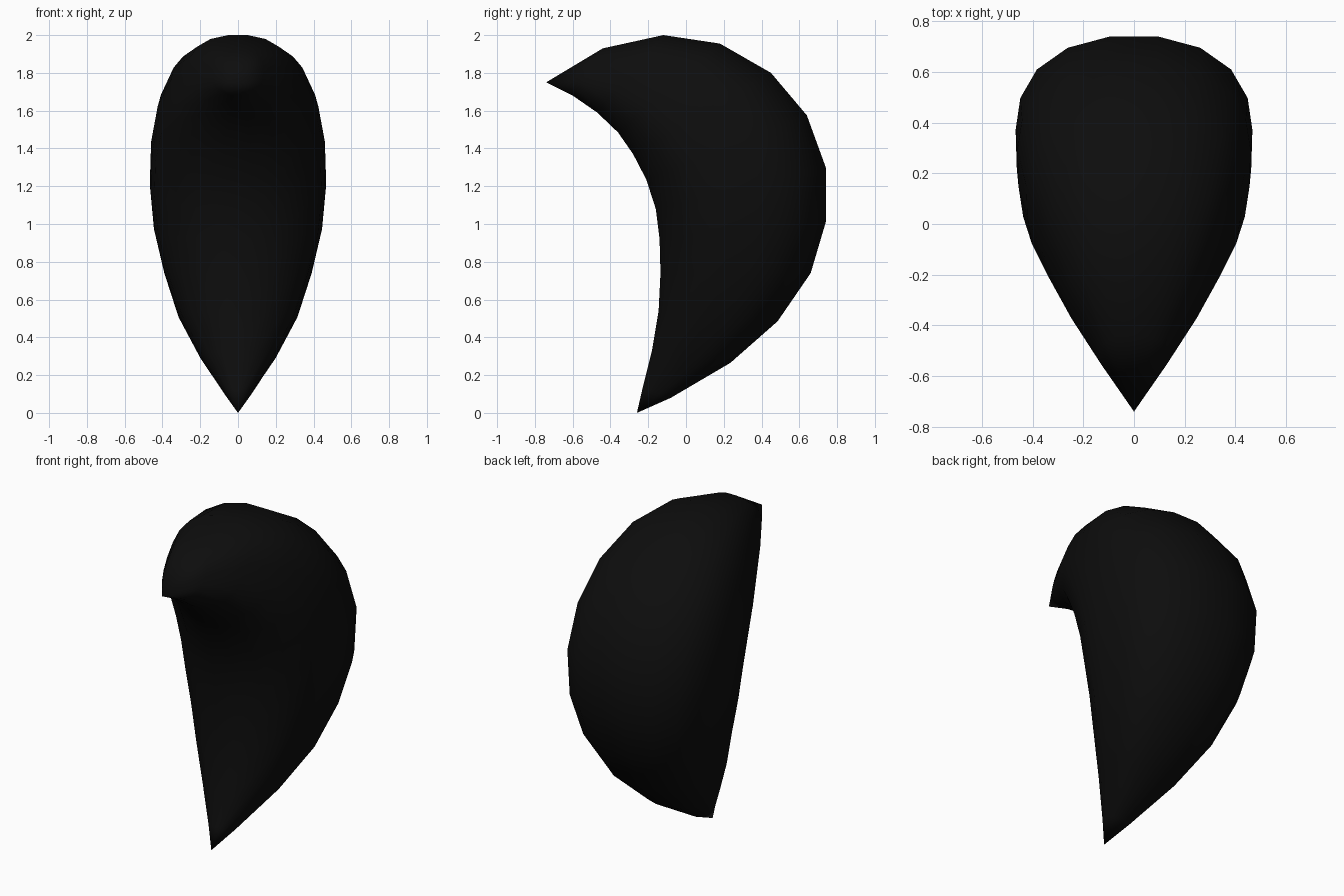
import bpy
import bmesh
from mathutils import Vector

default_cube = bpy.data.objects.get("Cube")
if default_cube:
    bpy.data.objects.remove(default_cube, do_unlink=True)


def make_material(name, colour):
    material = bpy.data.materials.new(name)
    material.use_nodes = True
    material.diffuse_color = colour
    shader = next(n for n in material.node_tree.nodes if n.type == "BSDF_PRINCIPLED")
    shader.inputs["Base Color"].default_value = colour
    return material


# Side profile (y, z) of the crescent, between its upper and lower points
upper_tip = Vector((0, -.74, 1.75))
lower_tip = Vector((0, -.26, 0))
outer_curve = [(-.44, 1.93), (-.12, 2), (.18, 1.955), (.45, 1.8), (.64, 1.575), (.74, 1.3),
               (.74, 1.01), (.66, .74), (.485, .485), (.235, .265), (-.08, .08)]
inner_curve = [(-.6, 1.68), (-.47, 1.59), (-.36, 1.485), (-.28, 1.37), (-.21, 1.235), (-.16, 1.08),
               (-.14, .92), (-.135, .74), (-.145, .54), (-.18, .33), (-.23, .13)]
half_widths = [.135, .26, .355, .425, .46, .467, .445, .39, .315, .2, .07]

# Half cross-section: (position from inner to outer edge, share of the half width)
half_section = [(1, .2), (.95, .56), (.855, .82), (.73, .96), (.59, 1),
                (.42, .99), (.28, .95), (.14, .78), (.04, .48), (0, .17)]
section = half_section + [(t, -w) for t, w in reversed(half_section)]


def add_ring(bm, inner, outer, half_width):
    """Place one cross-section across the crescent."""
    start, end = Vector((0, *inner)), Vector((0, *outer))
    ring = []
    for t, w in section:
        point = start.lerp(end, t)
        point.x = w * half_width
        ring.append(bm.verts.new(point))
    return ring


def neighbours(ring):
    return zip(ring, ring[1:] + ring[:1])


# Crescent body: rings bridged together and closed at both points
bm = bmesh.new()
rings = [add_ring(bm, *row) for row in zip(inner_curve, outer_curve, half_widths)]
for ring, following in zip(rings, rings[1:]):
    for (a, b), (c, d) in zip(neighbours(ring), neighbours(following)):
        bm.faces.new((a, b, d, c))
for tip, ring in ((upper_tip, rings[0]), (lower_tip, rings[-1])):
    point = bm.verts.new(tip)
    for a, b in neighbours(ring):
        bm.faces.new((point, a, b))
bmesh.ops.recalc_face_normals(bm, faces=bm.faces)
for face in bm.faces:
    face.smooth = True

mesh = bpy.data.meshes.new("crescent_body")
bm.to_mesh(mesh)
bm.free()
mesh.materials.append(make_material("near black", (.004, .004, .004, 1)))
body = bpy.data.objects.new("crescent_body", mesh)
bpy.context.collection.objects.link(body)
